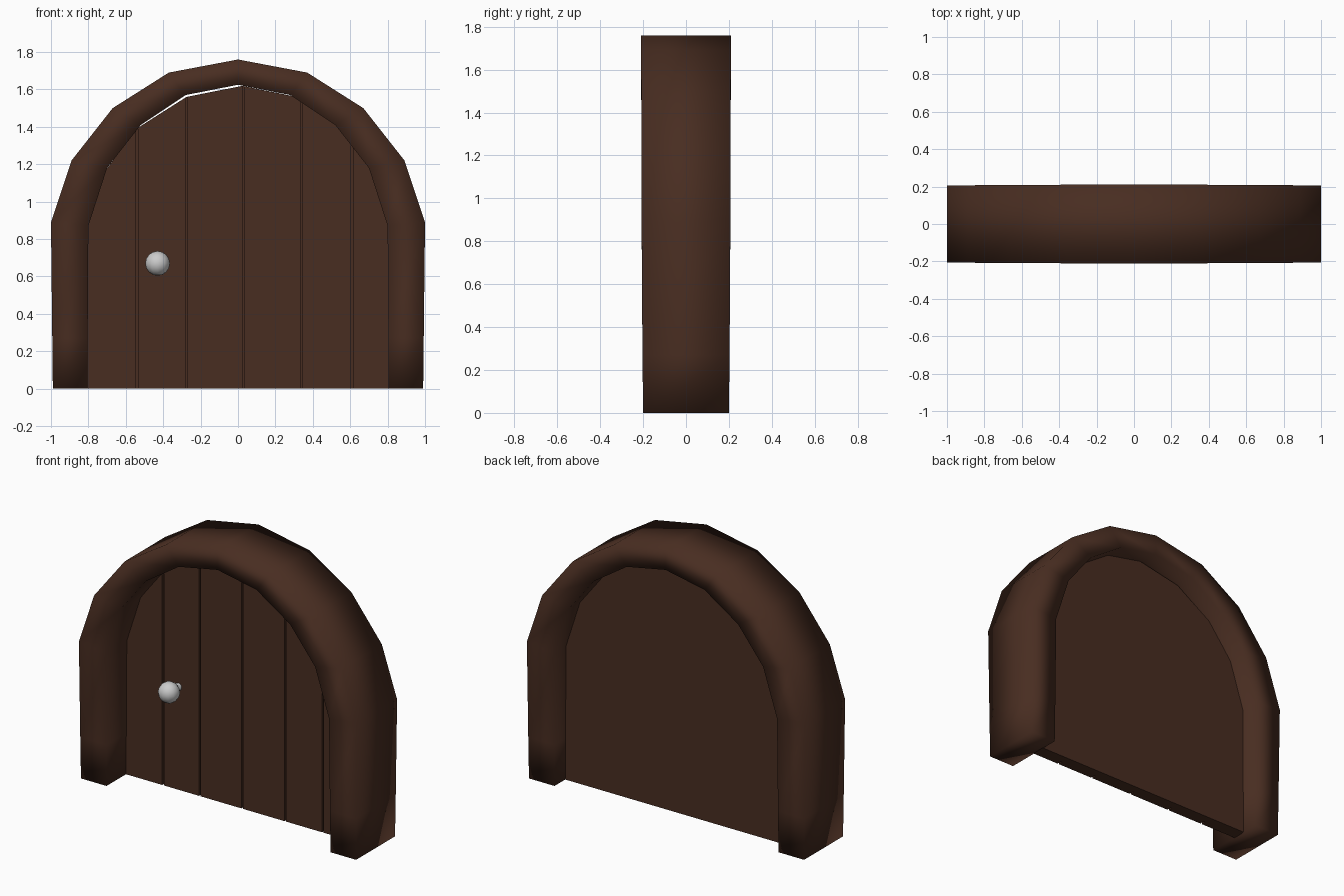
import bpy, bmesh

if "Cube" in bpy.data.objects:
    bpy.data.objects.remove(bpy.data.objects["Cube"])

wood = bpy.data.materials.new("dark_wood")
wood.diffuse_color = (0.065, 0.026, 0.015, 1)
wood.use_nodes = True
wood.node_tree.nodes["Principled BSDF"].inputs["Base Color"].default_value = wood.diffuse_color


def make_object(name, bm, material=None, smooth=False):
    bmesh.ops.recalc_face_normals(bm, faces=bm.faces)
    mesh = bpy.data.meshes.new(name)
    bm.to_mesh(mesh)
    bm.free()
    for p in mesh.polygons:
        p.use_smooth = smooth
    if material:
        mesh.materials.append(material)
    obj = bpy.data.objects.new(name, mesh)
    bpy.context.collection.objects.link(obj)
    return obj


def skin(bm, sections):
    """Bridge a row of four-sided sections and cap both ends."""
    rings = [[bm.verts.new(co) for co in s] for s in sections]
    for a, b in zip(rings, rings[1:]):
        for i in range(4):
            j = (i + 1) % 4
            bm.faces.new((a[i], a[j], b[j], b[i]))
    bm.faces.new(rings[0])
    bm.faces.new(rings[-1])


# Arched frame: outer x, z, inner x, z, half depth; right half then mirrored
half = [
    (0.99, 0.0, 0.806, 0.0, 0.20),
    (0.993, 0.27, 0.804, 0.27, 0.203),
    (1.0, 0.89, 0.80, 0.87, 0.207),
    (0.89, 1.22, 0.70, 1.18, 0.207),
    (0.67, 1.50, 0.52, 1.41, 0.208),
    (0.37, 1.69, 0.28, 1.57, 0.21),
    (0.0, 1.76, 0.0, 1.625, 0.21),
]
path = half + [(-a, b, -c, d, e) for a, b, c, d, e in half[-2::-1]]
bm = bmesh.new()
skin(bm, [((ox, -d, oz), (ox, d, oz), (ix, d, iz), (ix, -d, iz))
          for ox, oz, ix, iz, d in path])
make_object("arch_frame", bm, wood, smooth=True)

# Door leaf: top follows the arch, narrow grooves cut in the front only
arch = [(-0.81, 0.87), (-0.71, 1.165), (-0.535, 1.395), (-0.275, 1.56), (0.02, 1.62),
        (0.29, 1.565), (0.53, 1.42), (0.71, 1.19), (0.81, 0.88)]
grooves = [-0.54, -0.275, 0.03, 0.34, 0.61]
FRONT, BACK, DEPTH, W = 0.0, 0.09, 0.03, 0.006


def door_top(x):
    for (x0, z0), (x1, z1) in zip(arch, arch[1:]):
        if x <= x1:
            return z0 + (z1 - z0) * (x - x0) / (x1 - x0)
    return arch[-1][1]


plan = [(x, FRONT) for x, _ in arch if all(abs(x - g) > 0.015 for g in grooves)]
for g in grooves:
    plan += [(g - W, FRONT), (g - W + 0.001, FRONT + DEPTH),
             (g + W - 0.001, FRONT + DEPTH), (g + W, FRONT)]
plan.sort()
bm = bmesh.new()
skin(bm, [((x, y, 0), (x, BACK, 0), (x, BACK, door_top(x)), (x, y, door_top(x)))
          for x, y in plan])
make_object("plank_door", bm, wood)

# Round door knob and its stem
bpy.ops.mesh.primitive_uv_sphere_add(segments=12, ring_count=8, radius=0.066,
                                     location=(-0.43, -0.095, 0.67))
knob = bpy.context.object
knob.name = "door_knob"
bpy.ops.object.shade_smooth()
bpy.ops.mesh.primitive_cylinder_add(vertices=12, radius=0.025, depth=0.09,
                                    location=(-0.43, -0.035, 0.67),
                                    rotation=(1.5708, 0, 0))
bpy.context.object.name = "knob_stem"
bpy.ops.object.shade_smooth_by_angle()
